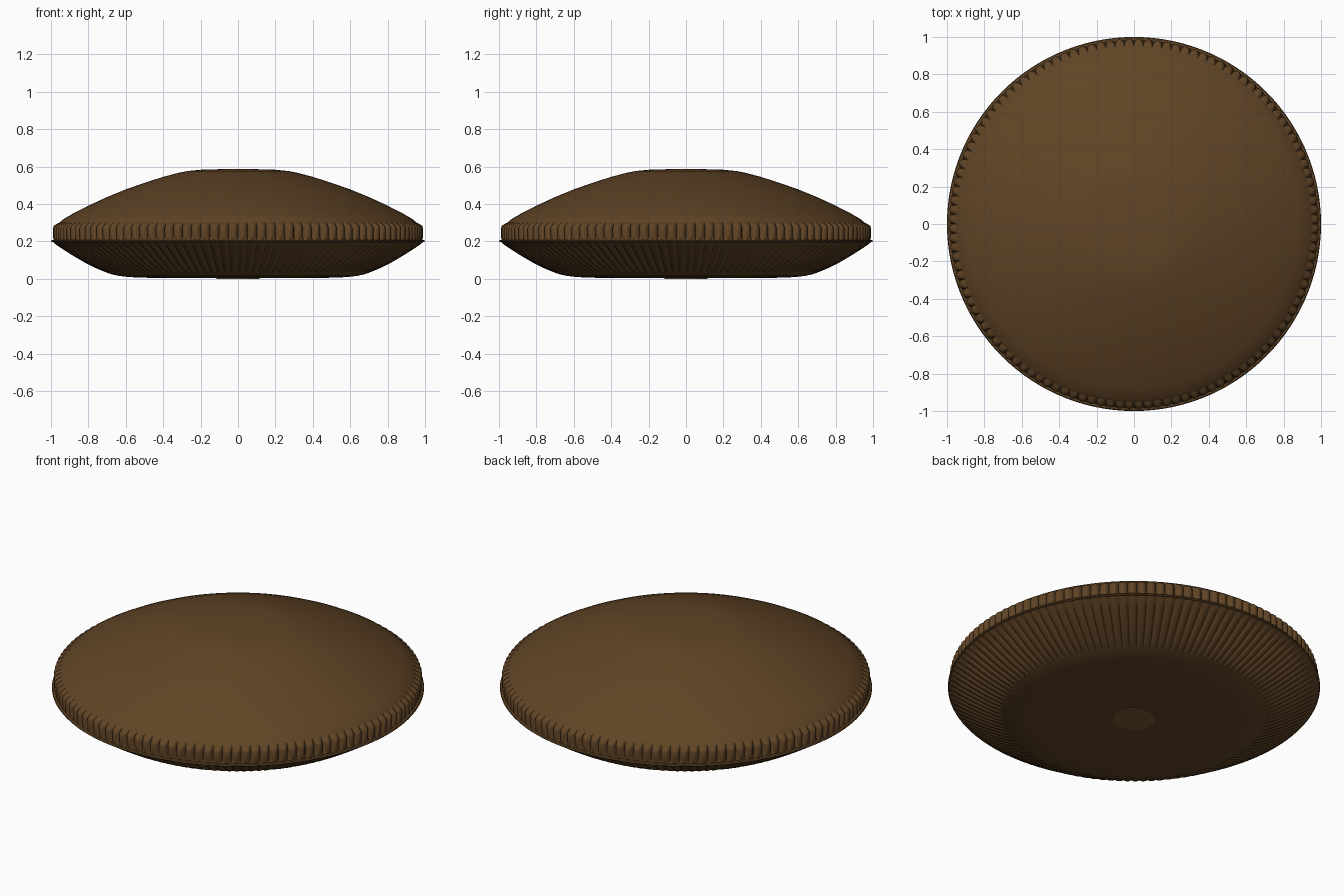
import bpy, bmesh
from math import sin, cos, pi, tau

cube = bpy.data.objects.get("Cube")
if cube:
    bpy.data.objects.remove(cube)

RIBS = 120


def material(name, rgb):
    m = bpy.data.materials.new(name)
    m.use_nodes = True
    m.diffuse_color = (*rgb, 1)
    bsdf = m.node_tree.nodes["Principled BSDF"]
    bsdf.inputs["Base Color"].default_value = (*rgb, 1)
    bsdf.inputs["Roughness"].default_value = 0.6
    return m


brown = material("chocolate brown", (0.117, 0.058, 0.019))
light_brown = material("light brown", (0.2, 0.1, 0.036))


def lathe(name, profile, mat, per_rib=1, angle=0.6):
    """Turn (radius, height, groove depth) points into a ring of ribs."""
    bm = bmesh.new()
    count = RIBS * per_rib
    rings = []
    for r, z, depth in profile:
        if r == 0:
            rings.append([bm.verts.new((0, 0, z))] * count)
            continue
        ring = []
        for i in range(count):
            a = tau * i / count
            groove = 1 - abs(sin(pi * i / per_rib)) ** 0.6
            rr = r - depth * groove
            ring.append(bm.verts.new((rr * cos(a), rr * sin(a), z)))
        rings.append(ring)
    for low, high in zip(rings, rings[1:]):
        for i in range(count):
            j = (i + 1) % count
            corners = dict.fromkeys((low[i], low[j], high[j], high[i]))
            bm.faces.new(list(corners))
    mesh = bpy.data.meshes.new(name)
    bm.to_mesh(mesh)
    bm.free()
    obj = bpy.data.objects.new(name, mesh)
    bpy.context.collection.objects.link(obj)
    mesh.materials.append(mat)
    bpy.ops.object.select_all(action="DESELECT")
    bpy.context.view_layer.objects.active = obj
    obj.select_set(True)
    bpy.ops.object.shade_smooth_by_angle(angle=angle)
    return obj


# Smooth domed top with a flattened crown
dome = [(0.953, 0.3), (0.94, 0.315), (0.88, 0.35), (0.8, 0.391), (0.7, 0.437),
        (0.6, 0.478), (0.5, 0.513), (0.4, 0.545), (0.32, 0.566), (0.27, 0.576),
        (0.2, 0.583), (0.1, 0.586), (0, 0.588)]
lathe("domed_top", [(r, z, 0) for r, z in dome], brown)

# Upright band of pillow-shaped ribs around the edge
band = [(0.985, 0.207, 0), (0.987, 0.214, 0.012), (0.99, 0.222, 0.025), (0.99, 0.27, 0.025),
        (0.986, 0.281, 0.025), (0.975, 0.291, 0.022), (0.96, 0.298, 0.01), (0.95, 0.303, 0)]
lathe("ribbed_band", band, brown, 8)

# Thin lip where the band meets the fluted side
lip = [(0.975, 0.194), (0.996, 0.196), (1, 0.201), (0.996, 0.207), (0.975, 0.21)]
lathe("edge_lip", [(r, z, 0) for r, z in lip], brown)

# Fluted sloping side
side = [(0.7, 0.034, 0), (0.715, 0.038, 0.012), (0.76, 0.057, 0.018), (0.82, 0.087, 0.02),
        (0.88, 0.122, 0.02), (0.94, 0.16, 0.02), (0.975, 0.184, 0.015), (0.99, 0.197, 0)]
lathe("fluted_side", side, brown, 8)

# Smooth shallow base
base = [(0, 0.004), (0.3, 0.004), (0.47, 0.005), (0.58, 0.009), (0.64, 0.016),
        (0.68, 0.025), (0.712, 0.037)]
lathe("base", [(r, z, 0) for r, z in base], brown)

# Small round plate in the middle of the base
lathe("base_disc", [(0, 0, 0), (0.115, 0, 0), (0.115, 0.004, 0)], light_brown)
